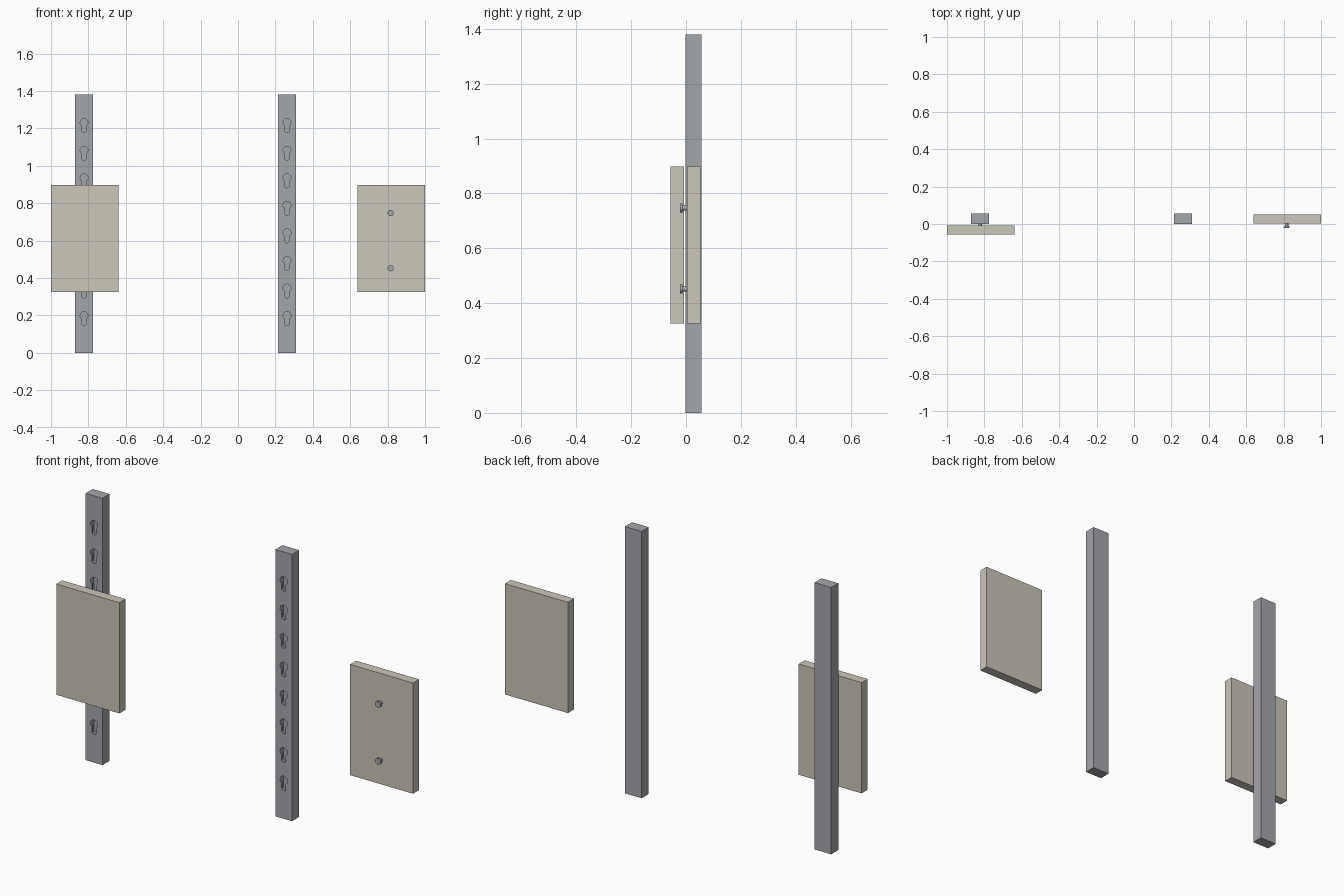
import bpy, bmesh
from math import sin, cos, pi, acos
from mathutils import Matrix, Vector

cube = bpy.data.objects.get("Cube")
if cube:
    bpy.data.objects.remove(cube)

HEIGHT, PITCH, FIRST_SLOT = 1.38, 0.1474, 0.157
POST_FRONT, POST_DEPTH, POST_WIDTH = -0.001, 0.058, 0.096
PANEL_W, PANEL_T, PANEL_LOW, PANEL_HIGH = 0.361, 0.049, 0.325, 0.898


def material(name, rgb):
    m = bpy.data.materials.new(name)
    m.use_nodes = True
    m.diffuse_color = (*rgb, 1)
    m.node_tree.nodes["Principled BSDF"].inputs["Base Color"].default_value = (*rgb, 1)
    return m


grey = material("grey metal", (0.37, 0.385, 0.41))
beige = material("beige board", (0.60, 0.57, 0.49))


def finish(name, bm, mat):
    bmesh.ops.recalc_face_normals(bm, faces=bm.faces)
    mesh = bpy.data.meshes.new(name)
    bm.to_mesh(mesh)
    bm.free()
    mesh.materials.append(mat)
    ob = bpy.data.objects.new(name, mesh)
    bpy.context.collection.objects.link(ob)
    return ob


def box(name, x, y0, y1, z0, z1, width, mat):
    bm = bmesh.new()
    scale = Matrix.Diagonal((width, y1 - y0, z1 - z0, 1))
    move = Matrix.Translation((x, (y0 + y1) / 2, (z0 + z1) / 2))
    bmesh.ops.create_cube(bm, size=1, matrix=move @ scale)
    return finish(name, bm, mat)


def keyhole(r_top, r_slot, drop=0.042, steps=12):
    """Outline of a round hole above a narrower round-ended slot."""
    start = -acos(r_slot / r_top)
    sweep = pi - 2 * start
    pts = [(r_top * cos(start + sweep * i / steps), drop + r_top * sin(start + sweep * i / steps))
           for i in range(steps + 1)]
    pts += [(r_slot * cos(pi + pi * i / steps), r_slot * sin(pi + pi * i / steps))
            for i in range(steps + 1)]
    return pts


def cutters(name, x, outline, y0, y1):
    bm = bmesh.new()
    for row in range(8):
        z = FIRST_SLOT + row * PITCH
        face = bm.faces.new([bm.verts.new((x + px, y0, z + pz)) for px, pz in outline])
        out = bmesh.ops.extrude_face_region(bm, geom=[face])["geom"]
        bmesh.ops.translate(bm, vec=Vector((0, y1 - y0, 0)),
                            verts=[g for g in out if isinstance(g, bmesh.types.BMVert)])
    ob = finish(name, bm, grey)
    ob.hide_render = True
    return ob


def post(name, x):
    ob = box(name, x, POST_FRONT, POST_FRONT + POST_DEPTH, 0, HEIGHT, POST_WIDTH, grey)
    # Keyhole openings, then a wider pocket behind each for the peg heads
    tools = [cutters("opening_cutter", x, keyhole(0.021, 0.012), POST_FRONT - 0.02, POST_FRONT + 0.009),
             cutters("pocket_cutter", x, keyhole(0.023, 0.0225), POST_FRONT + 0.008, POST_FRONT + 0.03)]
    for tool in tools:
        mod = ob.modifiers.new("cut", 'BOOLEAN')
        mod.operation, mod.solver, mod.object = 'DIFFERENCE', 'EXACT', tool
    bpy.context.view_layer.update()
    cut = bpy.data.meshes.new_from_object(ob.evaluated_get(bpy.context.evaluated_depsgraph_get()))
    ob.modifiers.clear()
    ob.data = cut
    for tool in tools:
        bpy.data.objects.remove(tool)


def peg(name, x, y, z, way):
    """Neck and wider head standing out of a board face towards way."""
    bm = bmesh.new()
    for radius, near, far in ((0.009, -0.002, 0.017), (0.0165, 0.016, 0.025)):
        move = Matrix.Translation((x, y + way * (near + far) / 2, z))
        bmesh.ops.create_cone(bm, cap_ends=True, segments=16, radius1=radius, radius2=radius,
                              depth=far - near, matrix=move @ Matrix.Rotation(pi / 2, 4, 'X'))
    ob = finish(name, bm, grey)
    bpy.ops.object.select_all(action='DESELECT')
    ob.select_set(True)
    bpy.context.view_layer.objects.active = ob
    bpy.ops.object.shade_smooth_by_angle()


def panel(name, x, face_y, way, peg_x):
    back = face_y - way * PANEL_T
    box(name, x, min(face_y, back), max(face_y, back), PANEL_LOW, PANEL_HIGH, PANEL_W, beige)
    for label, row in (("lower", 2), ("upper", 4)):
        peg(f"{name}_{label}_peg", peg_x, face_y, FIRST_SLOT + row * PITCH, way)


# Slotted posts
post("right_post", -0.823)
post("left_post", 0.262)

# One board hung on its post, one turned round to show its pegs
panel("hung_board", -0.8195, -0.008, 1, -0.823)
panel("loose_board", 0.8195, 0.003, -1, 0.816)
